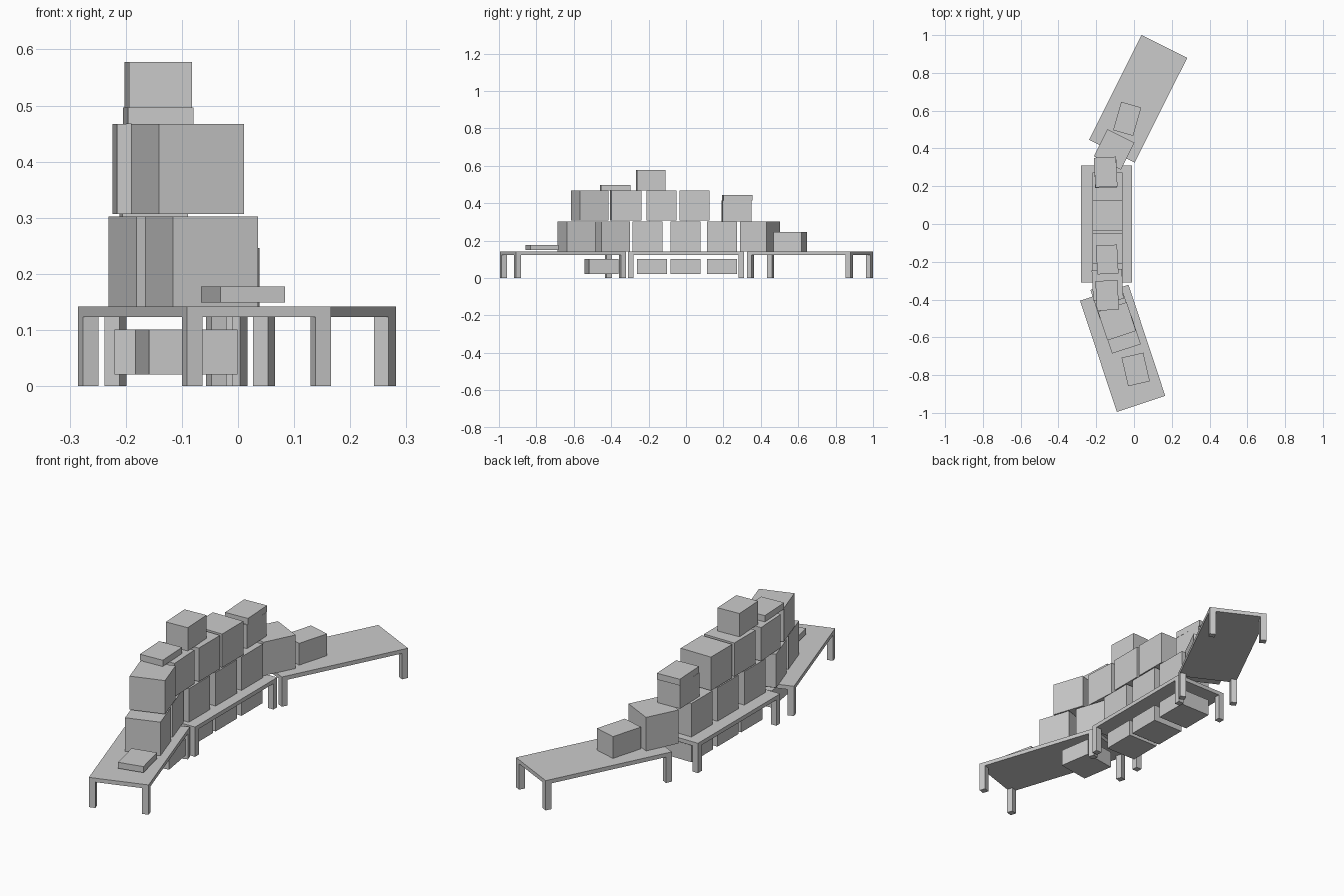
import bpy, bmesh
from math import radians
from mathutils import Matrix, Vector

if "Cube" in bpy.data.objects:
    bpy.data.objects.remove(bpy.data.objects["Cube"])


def make_boxes(name, center, angle, parts):
    """One object from axis-aligned boxes (x, y, z0, z1, width, length), then turned about z."""
    bm = bmesh.new()
    for x, y, z0, z1, w, l in parts:
        m = Matrix.Translation((x, y, (z0 + z1) / 2)) @ Matrix.Diagonal((w, l, z1 - z0, 1))
        bmesh.ops.create_cube(bm, size=1, matrix=m)
    mesh = bpy.data.meshes.new(name)
    bm.to_mesh(mesh)
    bm.free()
    ob = bpy.data.objects.new(name, mesh)
    ob.location = (center[0], center[1], 0)
    ob.rotation_euler.z = radians(angle)
    bpy.context.collection.objects.link(ob)


def table(name, center, angle):
    w, l, leg = 0.27, 0.62, 0.029
    parts = [(0, 0, 0.123, 0.142, w, l)]
    for sx in (-1, 1):
        for sy in (-1, 1):
            parts.append((sx * (w - leg) / 2, sy * (l - leg) / 2, 0, 0.123, leg, leg))
    make_boxes(name, center, angle, parts)


def box(name, x, y, z0, z1, angle=0, w=0.16, l=0.16):
    make_boxes(name, (x, y), angle, [(0, 0, z0, z1, w, l)])


# Three tables in a bent row
table("middle_table", (-0.145, 0), 0)
table("front_table", (-0.06, -0.658), 18.3)
table("back_table", (0.022, 0.6625), -26.6)

# Short crates under the tables
for i, (x, y, a) in enumerate([(-0.092, -0.452, 9), (-0.14, -0.182, 0),
                               (-0.14, -0.003, 0), (-0.14, 0.192, 0)]):
    box(f"under_crate_{i}", x, y, 0.021, 0.101, a)

# Large crates on the table tops
for i, (x, y, a) in enumerate([(-0.065, -0.585, 18.3), (-0.13, -0.4, 18.3), (-0.14, -0.205, 0),
                               (-0.14, -0.003, 0), (-0.14, 0.193, 0), (-0.105, 0.395, -26.6)]):
    box(f"lower_crate_{i}", x, y, 0.142, 0.302, a)

# Second layer of large crates
for i, (x, y, a) in enumerate([(-0.09, -0.515, 18.3), (-0.14, -0.322, 3),
                               (-0.14, -0.13, 0), (-0.14, 0.046, 0)]):
    box(f"upper_crate_{i}", x, y, 0.307, 0.467, a)

# Small boxes and flat boxes
box("back_small_box", -0.036, 0.557, 0.142, 0.246, -16, 0.11, 0.156)
box("front_flat_box", 0.009, -0.77, 0.149, 0.178, 13, 0.118, 0.155)
box("stacked_small_box", -0.15, 0.27, 0.302, 0.415, 2, 0.117, 0.155)
box("stacked_flat_box", -0.15, 0.275, 0.415, 0.445, 3, 0.117, 0.157)
box("top_flat_box", -0.142, -0.378, 0.467, 0.497, 3, 0.117, 0.157)
box("top_small_box", -0.142, -0.188, 0.467, 0.578, 3, 0.112, 0.152)
